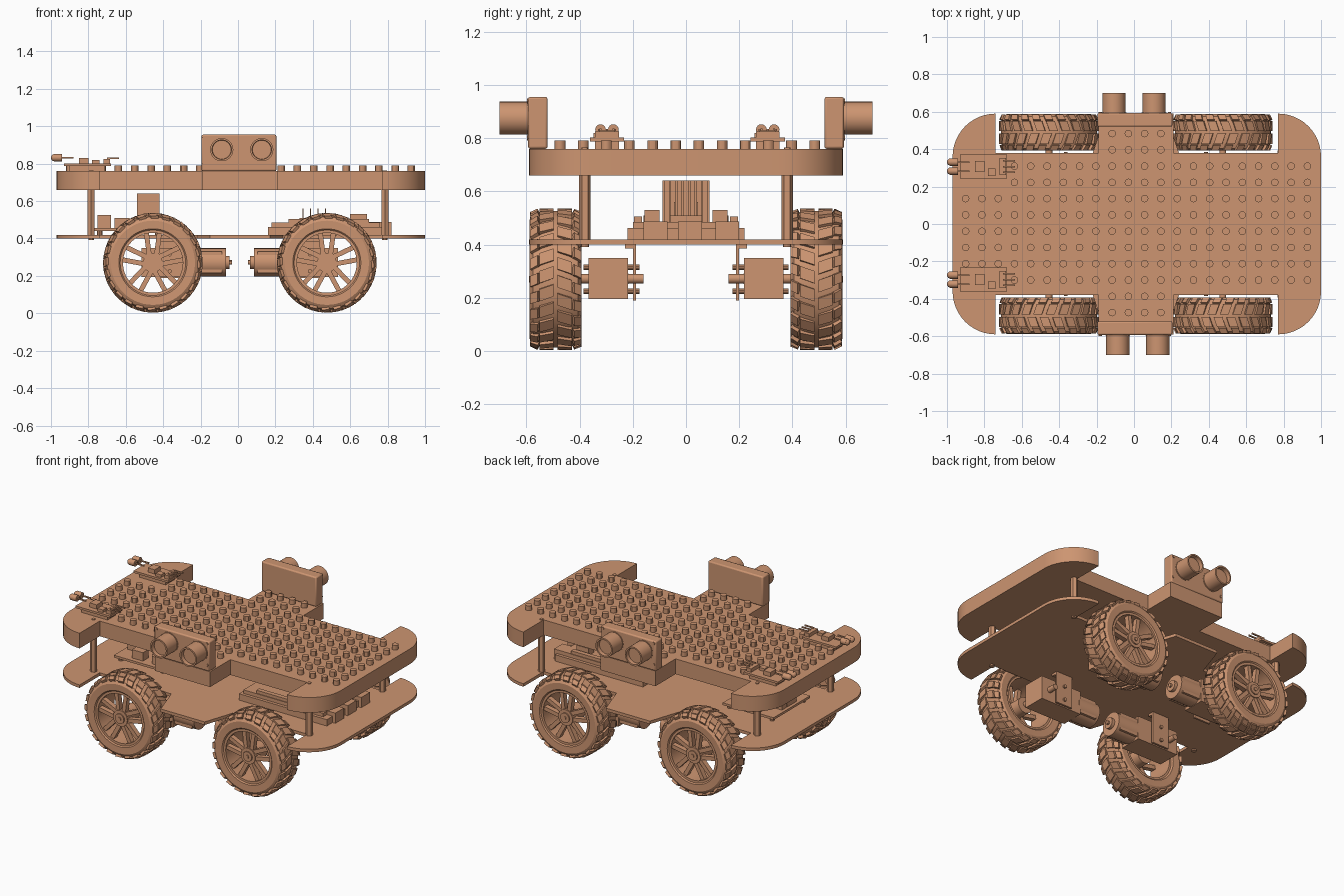
import bpy, bmesh
from math import pi, cos, sin, radians
from mathutils import Matrix, Vector

cube = bpy.data.objects.get("Cube")
if cube:
    bpy.data.objects.remove(cube, do_unlink=True)

tan = bpy.data.materials.new("warm tan")
tan.use_nodes = True
tan.diffuse_color = (0.61, 0.30, 0.165, 1)
tan.node_tree.nodes["Principled BSDF"].inputs["Base Color"].default_value = tan.diffuse_color

TURN = {"x": Matrix.Rotation(pi / 2, 4, "Y"), "y": Matrix.Rotation(pi / 2, 4, "X"), "z": Matrix()}


class Part:
    """Collects simple shapes into one mesh object."""

    def __init__(self):
        self.bm = bmesh.new()

    def box(self, x, y, z, mat=Matrix()):
        size = Matrix.Diagonal((x[1] - x[0], y[1] - y[0], z[1] - z[0], 1))
        mid = Matrix.Translation((sum(x) / 2, sum(y) / 2, sum(z) / 2))
        bmesh.ops.create_cube(self.bm, size=1, matrix=mat @ mid @ size)

    def cyl(self, at, r, length, axis="z", segs=20, r2=None):
        bmesh.ops.create_cone(self.bm, cap_ends=True, segments=segs, radius1=r,
                              radius2=r if r2 is None else r2, depth=length,
                              matrix=Matrix.Translation(at) @ TURN[axis])

    def prism(self, pts, z0, z1):
        face = self.bm.faces.new([self.bm.verts.new((x, y, z0)) for x, y in pts])
        new = bmesh.ops.extrude_face_region(self.bm, geom=[face])["geom"]
        bmesh.ops.translate(self.bm, vec=(0, 0, z1 - z0),
                            verts=[v for v in new if isinstance(v, bmesh.types.BMVert)])

    def ring(self, profile, segs=56):
        """Closed (radius, y) profile turned around the y axis."""
        loops = []
        for i in range(segs):
            a = 2 * pi * i / segs
            loops.append([self.bm.verts.new((r * sin(a), y, r * cos(a))) for r, y in profile])
        n = len(profile)
        for i in range(segs):
            a, b = loops[i], loops[(i + 1) % segs]
            for j in range(n):
                k = (j + 1) % n
                self.bm.faces.new((a[j], a[k], b[k], b[j]))

    def finish(self, name):
        bmesh.ops.recalc_face_normals(self.bm, faces=self.bm.faces)
        mesh = bpy.data.meshes.new(name)
        self.bm.to_mesh(mesh)
        self.bm.free()
        mesh.materials.append(tan)
        obj = bpy.data.objects.new(name, mesh)
        bpy.context.collection.objects.link(obj)
        return obj


def deck_outline(tip, base):
    """Deck with rounded ends, wheel cut-outs and a side tab (tip and base x ranges)."""
    def corner(cx, start):
        return [(cx + 0.23 * cos(radians(start + i * 7.5)),
                 0.36 + 0.23 * sin(radians(start + i * 7.5))) for i in range(13)]
    upper = corner(0.77, 0) + [(0.77, 0.38), (base[1], 0.38), (tip[1], 0.59), (tip[0], 0.59),
                               (base[0], 0.38), (-0.74, 0.38)] + corner(-0.74, 90)
    return upper + [(x, -y) for x, y in reversed(upper)]


# Decks
p = Part()
p.prism(deck_outline((-0.19, 0.21), (-0.19, 0.21)), 0.66, 0.76)
p.finish("upper_deck")
p = Part()
p.prism(deck_outline((-0.15, 0.17), (-0.22, 0.24)), 0.40, 0.42)
p.finish("lower_deck")

# Studs on the upper deck, left out under the lamp boards
p = Part()
for i in range(22):
    for j in range(-6, 6):
        x, y = -0.90 + i * 0.087, 0.005 + (j + 0.5) * 0.087
        if -4 <= j < 4 and not (x < -0.66 and 0.22 < abs(y) < 0.38) or 9 <= i <= 12 and abs(y) < 0.5:
            p.cyl((x, y, 0.775), 0.02, 0.032, segs=12)
p.finish("deck_studs")

# Posts between decks
p = Part()
for x in (-0.785, 0.785):
    for y in (-0.38, 0.38):
        p.cyl((x, y, 0.54), 0.022, 0.24, segs=6)
        p.cyl((x, y, 0.761), 0.012, 0.006, segs=12)
        p.cyl((x, y, 0.397), 0.015, 0.012, segs=12)
p.finish("deck_posts")

# Wheel, outer face towards -y
p = Part()
p.ring([(0.172, -0.085), (0.182, -0.095), (0.225, -0.097), (0.245, -0.085), (0.255, -0.05),
        (0.257, 0), (0.255, 0.05), (0.245, 0.085), (0.225, 0.097), (0.182, 0.095), (0.172, 0.085)])
for i in range(24):
    for side in (-1, 1):
        spin = Matrix.Rotation(2 * pi * (i + 0.25 * side) / 24, 4, "Y")
        shear = Matrix.Identity(4)
        shear[0][1] = 0.35 * side
        lug = spin @ Matrix.Translation((0, 0.034 * side, 0.257)) @ shear
        p.box((-0.023, 0.023), (-0.027, 0.027), (-0.01, 0.008), lug)
        tilt = Matrix.Rotation(-side * 0.45, 4, "X")
        lug = spin @ Matrix.Translation((0.02, 0.079 * side, 0.248)) @ tilt @ shear
        p.box((-0.02, 0.02), (-0.014, 0.017), (-0.015, 0.009), lug)
wheel = p.finish("wheel_tyre")

p = Part()
p.ring([(0.160, -0.088), (0.177, -0.088), (0.177, 0.086), (0.160, 0.086)])
for i in range(5):
    spin = Matrix.Rotation(2 * pi * i / 5, 4, "Y")
    for lean in (-1, 1):
        arm = spin @ Matrix.Translation((0.014 * lean, 0, 0)) @ Matrix.Rotation(0.13 * lean, 4, "Y")
        p.box((-0.013, 0.013), (-0.078, -0.045), (0.03, 0.166), arm)
p.cyl((0, -0.02, 0), 0.052, 0.13, "y", 28)
p.cyl((0, -0.087, 0), 0.032, 0.012, "y", 24)
p.cyl((0, -0.093, 0), 0.012, 0.012, "y", 12)
rim = p.finish("wheel_rim")

for src in (wheel, rim):
    for n, (x, s) in enumerate([(-0.455, -1), (0.475, -1), (-0.455, 1), (0.475, 1)]):
        obj = src if n == 0 else src.copy()
        if n:
            bpy.context.collection.objects.link(obj)
        obj.location = (x, 0.49 * s, 0.27)
        obj.rotation_euler = (0, 0, pi if s > 0 else 0)

# Geared motors with brackets and axles
for wx, d, xname in ((-0.455, 1, "right"), (0.475, -1, "left")):
    for s, yname in ((-1, "front"), (1, "back")):
        def span(a, b):
            return sorted((wx + d * a, wx + d * b))
        def out(a, b):
            return sorted((s * a, s * b))
        p = Part()
        p.box(span(-0.06, 0.24), out(0.217, 0.367), (0.195, 0.35))
        p.cyl((wx + d * 0.31, s * 0.29, 0.272), 0.076, 0.16, "x", 28)
        p.box(span(0.24, 0.37), out(0.225, 0.355), (0.215, 0.33))
        p.cyl((wx + d * 0.395, s * 0.29, 0.272), 0.035, 0.03, "x")
        p.cyl((wx + d * 0.412, s * 0.29, 0.272), 0.012, 0.02, "x", 12)
        p.cyl((wx, s * 0.3, 0.272), 0.018, 0.28, "y", 16)
        p.box(span(0.03, 0.15), out(0.187, 0.2), (0.19, 0.40))
        p.box(span(0.03, 0.15), out(0.187, 0.23), (0.385, 0.40))
        for z in (0.225, 0.315):
            p.cyl((wx + d * 0.09, s * 0.28, z), 0.011, 0.21, "y", 10)
        p.finish(f"motor_{yname}_{xname}")

# Distance sensors on the side tabs
for s, eyes, name in ((-1, (-0.087, 0.127), "front"), (1, (-0.107, 0.107), "back")):
    p = Part()
    p.box((-0.195, 0.205), sorted((s * 0.52, s * 0.593)), (0.76, 0.955))
    body = p.finish(f"{name}_sensor_housing")
    bev = body.modifiers.new("soft edges", "BEVEL")
    bev.width, bev.segments = 0.008, 2
    p = Part()
    for x in eyes:
        p.cyl((x, s * 0.59, 0.875), 0.066, 0.012, "y", 32)
        p.ring_at = None
        before = set(p.bm.verts)
        p.ring([(0.0, 0.59 * s), (0.062, 0.59 * s), (0.062, 0.70 * s), (0.052, 0.70 * s),
                (0.050, 0.675 * s), (0.0, 0.675 * s)], 32)
        moved = [v for v in p.bm.verts if v not in before]
        bmesh.ops.translate(p.bm, vec=(x, 0, 0.875), verts=moved)
    bmesh.ops.remove_doubles(p.bm, verts=p.bm.verts, dist=0.0001)
    for x in (-0.18, 0.19):
        for z in (0.80, 0.94):
            p.cyl((x, s * 0.594, z), 0.009, 0.008, "y", 12)
    p.finish(f"{name}_sensor_eyes")

# Lamp boards at the -x end
for y, name in ((0.307, "back"), (-0.297, "front")):
    p = Part()
    p.box((-0.93, -0.68), (y - 0.064, y + 0.064), (0.788, 0.802))
    p.box((-0.90, -0.71), (y - 0.045, y + 0.045), (0.76, 0.79))
    p.box((-0.85, -0.80), (y - 0.03, y + 0.03), (0.80, 0.83))
    p.box((-0.78, -0.74), (y - 0.05, y - 0.01), (0.80, 0.82))
    p.box((-0.72, -0.685), (y - 0.045, y + 0.045), (0.80, 0.825))
    for k in (-1, 0, 1):
        p.box((-0.70, -0.635), (y + k * 0.03 - 0.004, y + k * 0.03 + 0.004), (0.826, 0.834))
    for k in (-0.024, 0.024):
        p.cyl((-0.963, y + k, 0.832), 0.02, 0.042, "x", 16)
        bmesh.ops.create_uvsphere(p.bm, u_segments=16, v_segments=8, radius=0.02,
                                  matrix=Matrix.Translation((-0.98, y + k, 0.832)))
        p.box((-0.945, -0.88), (y + k - 0.004, y + k + 0.004), (0.828, 0.836))
    p.finish(f"{name}_lamp_board")

# Motor driver board with finned cooler
p = Part()
p.box((-0.77, -0.40), (-0.19, 0.19), (0.44, 0.455))
for x in (-0.74, -0.43):
    for y in (-0.16, 0.16):
        p.cyl((x, y, 0.43), 0.015, 0.03, segs=10)
for y in (-0.13, 0.13):
    p.box((-0.66, -0.58), (y - 0.03, y + 0.03), (0.455, 0.51))
    p.cyl((-0.50, y, 0.48), 0.03, 0.05, segs=16)
for k in range(3):
    p.box((-0.75, -0.68), (-0.075 + k * 0.05, -0.027 + k * 0.05), (0.455, 0.525))
p.finish("driver_board")
p = Part()
p.box((-0.49, -0.47), (-0.088, 0.088), (0.455, 0.64))
for k in range(8):
    y = -0.088 + k * 0.024
    p.box((-0.54, -0.42), (y, y + 0.008), (0.455, 0.64))
p.finish("cooler")

# Control board with sockets
p = Part()
p.box((0.16, 0.80), (-0.22, 0.22), (0.42, 0.462))
p.box((0.18, 0.76), (-0.20, 0.20), (0.462, 0.485))
for s in (-1, 1):
    p.box((0.27, 0.70), sorted((s * 0.165, s * 0.195)), (0.485, 0.505))
    p.box((0.60, 0.69), sorted((s * 0.10, s * 0.155)), (0.485, 0.53))
    for k in range(4):
        p.box((0.345 + k * 0.04, 0.351 + k * 0.04), sorted((s * 0.04, s * 0.046)), (0.485, 0.56))
p.box((0.33, 0.52), (-0.06, 0.06), (0.485, 0.51))
for y in (-0.16, -0.03, 0.11):
    p.box((0.70, 0.82), (y, y + 0.09), (0.42, 0.487))
p.finish("control_board")

# Smooth the round parts and keep edges sharp
bpy.ops.object.select_all(action="DESELECT")
for obj in bpy.context.scene.objects:
    if obj.type == "MESH" and tan.name in obj.data.materials:
        obj.select_set(True)
        bpy.context.view_layer.objects.active = obj
bpy.ops.object.shade_smooth_by_angle(angle=radians(30))
